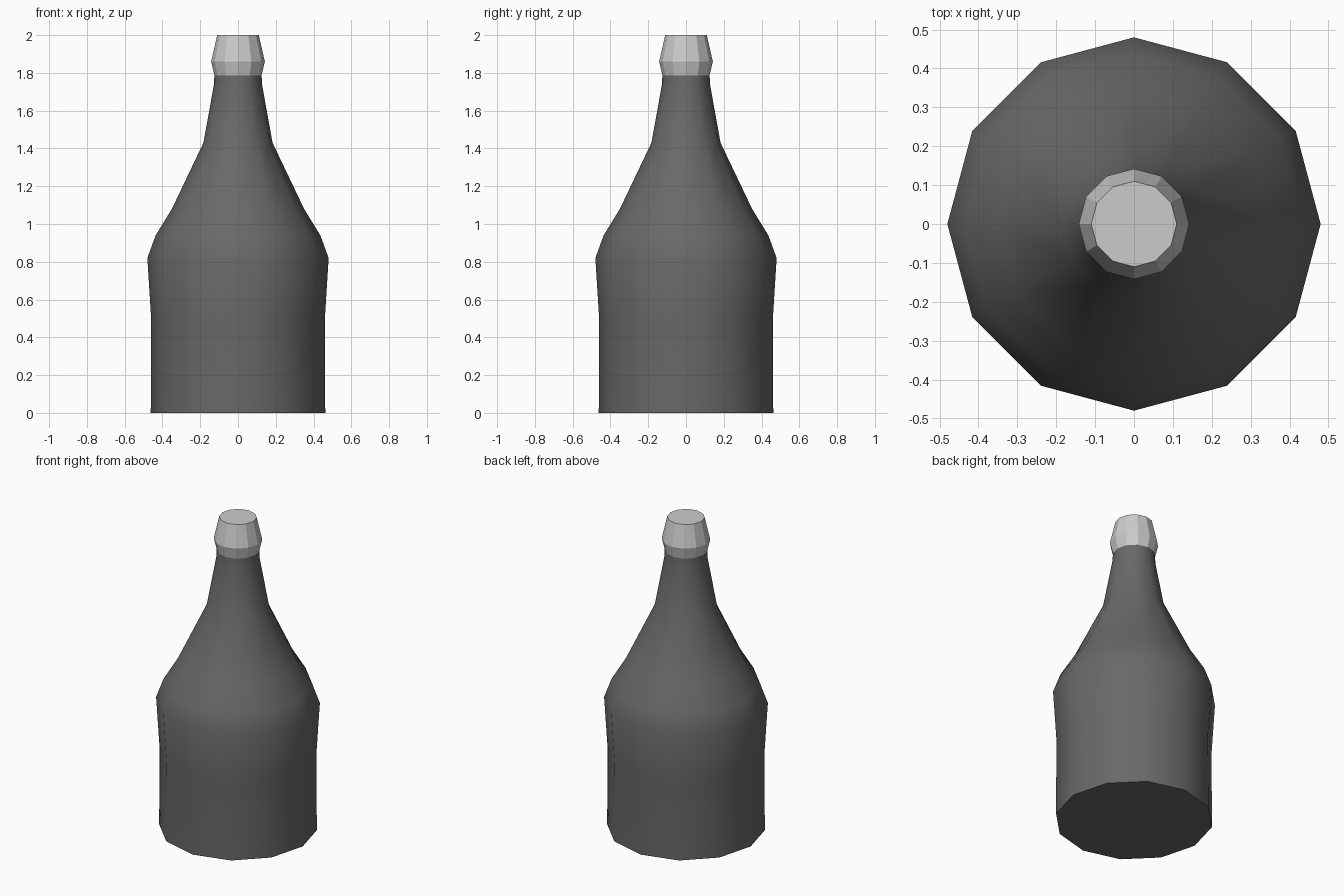
import bpy, bmesh, math

if "Cube" in bpy.data.objects:
    bpy.data.objects.remove(bpy.data.objects["Cube"])

SIDES = 12


def lathe(name, profile, cap_start, cap_end):
    """Spin a (radius, z) profile into a 12-sided solid."""
    bm = bmesh.new()
    rings = []
    for r, z in profile:
        rings.append([bm.verts.new((r * math.cos(2 * math.pi * i / SIDES),
                                    r * math.sin(2 * math.pi * i / SIDES), z))
                      for i in range(SIDES)])
    for low, high in zip(rings, rings[1:]):
        for i in range(SIDES):
            j = (i + 1) % SIDES
            bm.faces.new((low[i], low[j], high[j], high[i]))
    if cap_start:
        bm.faces.new(rings[0][::-1])
    if cap_end:
        bm.faces.new(rings[-1])
    mesh = bpy.data.meshes.new(name)
    bm.to_mesh(mesh)
    bm.free()
    obj = bpy.data.objects.new(name, mesh)
    bpy.context.collection.objects.link(obj)
    return obj


# Dark glass body, smooth-shaded with a sharp base rim
body = lathe("bottle_body", [
    (0.462, 0.0), (0.460, 0.50), (0.480, 0.82), (0.436, 0.94), (0.350, 1.08),
    (0.183, 1.43), (0.127, 1.74), (0.125, 1.79)], True, False)
glass = bpy.data.materials.new("dark_glass")
glass.diffuse_color = (0.14, 0.14, 0.14, 1)
glass.use_nodes = True
glass.node_tree.nodes["Principled BSDF"].inputs["Base Color"].default_value = glass.diffuse_color
body.data.materials.append(glass)
bpy.context.view_layer.objects.active = body
body.select_set(True)
bpy.ops.object.shade_smooth_by_angle(angle=math.radians(50))

# Faceted grey stopper
lathe("bottle_cap", [(0.125, 1.787), (0.142, 1.86), (0.110, 2.0)], True, True)
